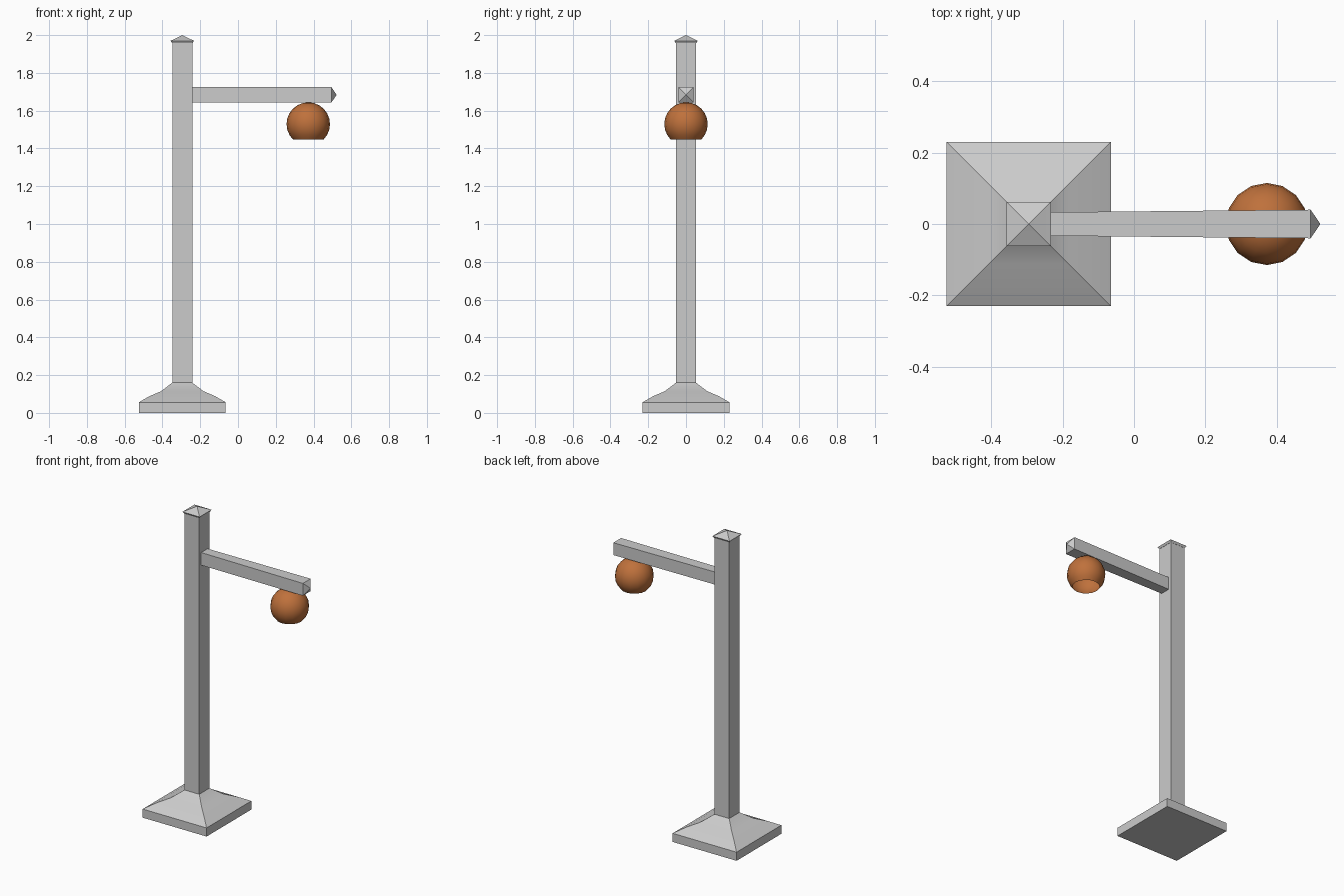
import bpy, bmesh, math
from mathutils import Vector

if "Cube" in bpy.data.objects:
    bpy.data.objects.remove(bpy.data.objects["Cube"])


def material(name, rgb):
    m = bpy.data.materials.new(name)
    m.diffuse_color = (*rgb, 1)
    m.use_nodes = True
    m.node_tree.nodes["Principled BSDF"].inputs["Base Color"].default_value = m.diffuse_color
    return m


GREY = material("light_grey", (0.6, 0.6, 0.6))
ORANGE = material("burnt_orange", (0.52, 0.165, 0.045))


def finish(name, bm, mat, angle):
    mesh = bpy.data.meshes.new(name)
    bm.to_mesh(mesh)
    bm.free()
    obj = bpy.data.objects.new(name, mesh)
    bpy.context.collection.objects.link(obj)
    mesh.materials.append(mat)
    bpy.ops.object.select_all(action='DESELECT')
    obj.select_set(True)
    bpy.context.view_layer.objects.active = obj
    bpy.ops.object.shade_smooth_by_angle(angle=math.radians(angle))
    return obj


def square_loft(name, profile, place, mat):
    """Square rings of (half width, distance); place maps (u, v, d) to a point."""
    bm = bmesh.new()
    rings = [[bm.verts.new(place(u * h, v * h, d))
              for u, v in ((-1, -1), (1, -1), (1, 1), (-1, 1))] for h, d in profile]
    for a, b in zip(rings, rings[1:]):
        for i in range(4):
            j = (i + 1) % 4
            bm.faces.new((a[i], a[j], b[j], b[i]))
    bm.faces.new(rings[0][::-1])
    bm.faces.new(rings[-1])
    bmesh.ops.remove_doubles(bm, verts=bm.verts, dist=1e-5)  # closes pointed ends
    bmesh.ops.recalc_face_normals(bm, faces=bm.faces)
    return finish(name, bm, mat, 30)


POST_X = -0.295


def upright(u, v, d):
    return Vector((POST_X + u, v, d))


def sideways(u, v, d):
    return Vector((d, u, 1.684 + v))


# Flared base, square post and pointed cap
square_loft("base", [(0.23, 0), (0.23, 0.056), (0.175, 0.088), (0.112, 0.115),
                     (0.053, 0.16)], upright, GREY)
square_loft("post", [(0.053, 0.15), (0.053, 1.96)], upright, GREY)
square_loft("post_cap", [(0.054, 1.957), (0.062, 1.97), (0.03, 1.985), (0, 2.0)],
            upright, GREY)

# Slightly tapering arm with a pyramid tip
square_loft("arm", [(0.041, -0.26), (0.040, 0.495), (0, 0.522)], sideways, GREY)
arm = bpy.data.objects["arm"]
for vert in arm.data.vertices:          # narrower where it meets the post
    if vert.co.x < 0:
        vert.co.y *= 0.8

# Round lamp shade, open at the bottom
bm = bmesh.new()
R = 0.115
bmesh.ops.create_uvsphere(bm, u_segments=16, v_segments=12, radius=R)
low = [v for v in bm.verts if v.co.z < -R * 0.75]
bmesh.ops.delete(bm, geom=low, context='VERTS')
shade = finish("lamp_shade", bm, ORANGE, 40)
shade.location = (0.372, 0, 1.529)
